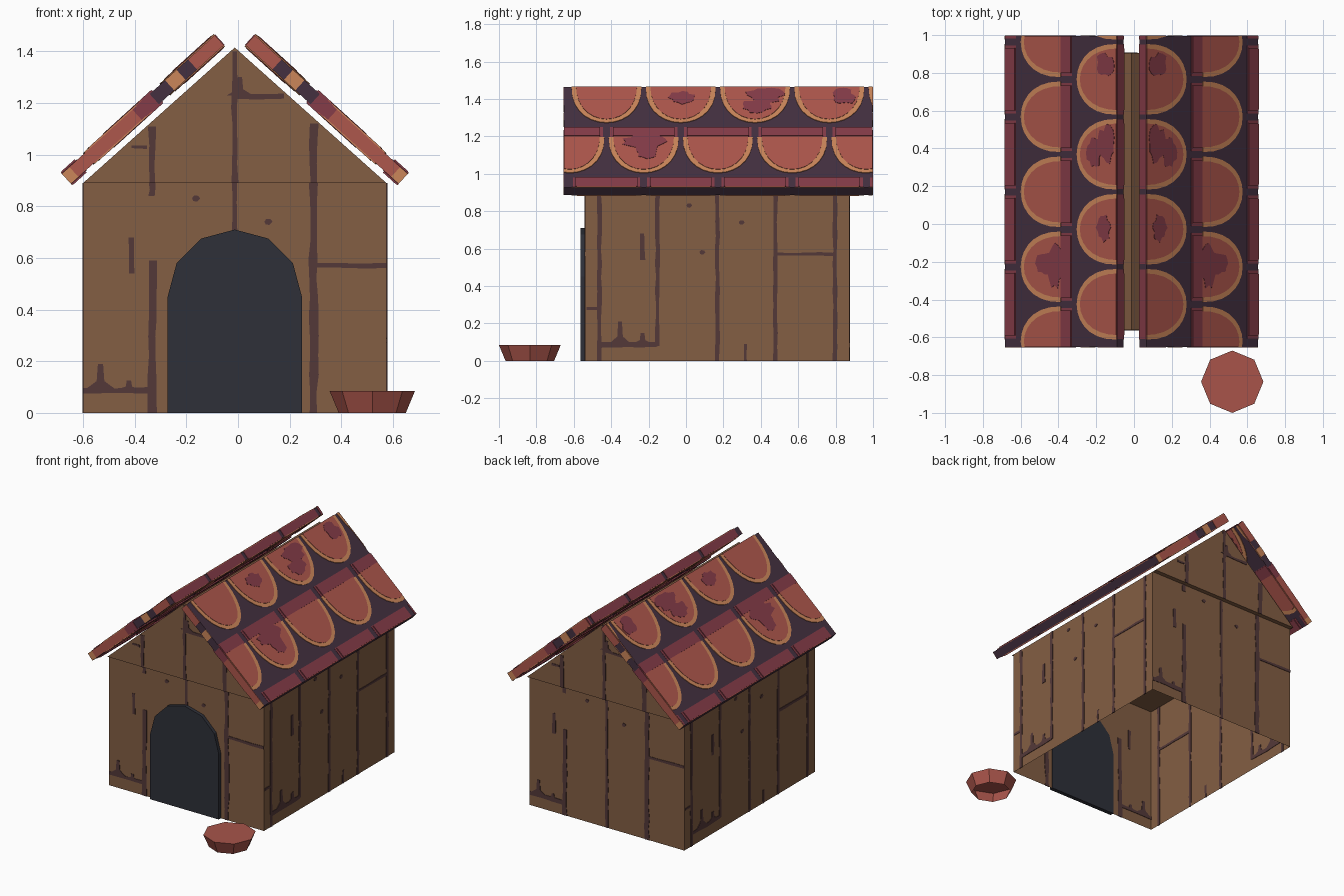
import bpy, bmesh, math, random
from mathutils import Vector, Matrix

random.seed(4)
cube = bpy.data.objects.get("Cube")
if cube:
    bpy.data.objects.remove(cube)

CX = -0.0125                      # middle of the house in x
WALL_X, WALL_Z, APEX = 0.5875, 0.89, 1.415
Y_FRONT, Y_BACK = -0.54, 0.875
Y_MID = (Y_FRONT + Y_BACK) / 2
X, Y, Z = Vector((1, 0, 0)), Vector((0, 1, 0)), Vector((0, 0, 1))


def material(name, rgb):
    lin = [((c / 255 + 0.055) / 1.055) ** 2.4 for c in rgb]
    m = bpy.data.materials.new(name)
    m.use_nodes = True
    m.diffuse_color = (*lin, 1)
    m.node_tree.nodes["Principled BSDF"].inputs["Base Color"].default_value = (*lin, 1)
    return m


WOOD = material("brown wood", (131, 94, 67))
CRACK = material("dark plank gap", (84, 57, 57))
PURPLE = material("dark purple roof", (68, 48, 64))
RED = material("tile red", (174, 87, 76))
MAROON = material("tile maroon", (133, 60, 72))
ORANGE = material("tile orange rim", (203, 134, 90))
SLATE = material("slate doorway", (46, 48, 57))
BOWL = material("bowl red", (168, 84, 74))


def finish(bm, name, mats, x=CX):
    bmesh.ops.recalc_face_normals(bm, faces=bm.faces)
    me = bpy.data.meshes.new(name)
    bm.to_mesh(me)
    bm.free()
    for m in mats:
        me.materials.append(m)
    ob = bpy.data.objects.new(name, me)
    ob.location.x = x
    bpy.context.collection.objects.link(ob)
    return ob


def frame(origin, u, v, n):
    m = Matrix((u, v, n)).transposed().to_4x4()
    m.translation = origin
    return m


def plate(bm, pts, fr, low, high, mat=0):
    """Prism with outline pts in the plane of fr, from height low to high."""
    clean = [p for i, p in enumerate(pts) if (Vector(p) - Vector(pts[i - 1])).length > 1e-4]
    if len(clean) < 3:
        return
    a, b = [[bm.verts.new(fr @ Vector((u, v, h))) for u, v in clean] for h in (low, high)]
    faces = [bm.faces.new(a), bm.faces.new(b)]
    for i in range(len(a)):
        faces.append(bm.faces.new((a[i - 1], a[i], b[i], b[i - 1])))
    for f in faces:
        f.material_index = mat


def rect(u0, v0, u1, v1):
    return [(u0, v0), (u1, v0), (u1, v1), (u0, v1)]


# Walls: open box without floor
bm = bmesh.new()
bmesh.ops.create_cube(bm, size=1)
bmesh.ops.scale(bm, vec=(2 * WALL_X, Y_BACK - Y_FRONT, WALL_Z), verts=bm.verts)
bmesh.ops.translate(bm, vec=(0, Y_MID, WALL_Z / 2), verts=bm.verts)
caps = [f for f in bm.faces if abs(f.normal.z) > 0.9]
bmesh.ops.delete(bm, geom=caps, context='FACES')
finish(bm, "walls", [WOOD])

# Gable block, overhanging the end walls a little
G_FRONT, G_BACK = -0.56, 0.905
bm = bmesh.new()
plate(bm, [(-WALL_X, WALL_Z), (WALL_X, WALL_Z), (0, APEX)],
      frame(Vector(), X, Z, Y), G_FRONT, G_BACK)
finish(bm, "gable_block", [WOOD])

# Arched doorway
arch = [(0.26 * math.cos(i * math.pi / 6), 0.45 + 0.26 * math.sin(i * math.pi / 6)) for i in range(7)]
bm = bmesh.new()
plate(bm, [(-0.26, 0), (0.26, 0)] + arch, frame(Vector(), X, Z, Y), -0.563, -0.535)
finish(bm, "doorway", [SLATE])


# Plank gaps, cracks and knots
def crack(bm, fr, a, b, width=0.028):
    """Wobbly strip between two points, visible on both sides of the wall."""
    a, b = Vector(a), Vector(b)
    d = b - a
    side = Vector((-d.y, d.x)).normalized() * width / 2
    n = max(2, int(d.length / 0.07))
    edge = [a + d * i / n for i in range(n + 1)]
    pts = [p + side * random.uniform(0.6, 1.15) for p in edge]
    pts += [p - side * random.uniform(0.6, 1.15) for p in reversed(edge)]
    plate(bm, pts, fr, -0.003, 0.003)


def knot(bm, fr, u, v, r=0.016):
    pts = [(u + r * math.cos(k), v + r * 0.8 * math.sin(k)) for k in range(6)]
    plate(bm, pts, fr, -0.003, 0.003)


def bump(bm, fr, u, v, w, h):
    plate(bm, [(u - w, v), (u + w, v), (u + w / 4, v + h / 3), (u + w / 6, v + h),
               (u - w / 6, v + h), (u - w / 4, v + h / 3)], fr, -0.003, 0.003)


def shared_details(bm, fr):
    for p in ((-0.15, 0.83), (0.13, 0.74)):
        knot(bm, fr, *p)
    crack(bm, fr, (-0.4, 0.54), (-0.4, 0.68))


def end_wall(bm, fr):
    shared_details(bm, fr)
    crack(bm, fr, (-0.32, 0), (-0.32, 0.59), 0.034)
    crack(bm, fr, (-0.32, 0.84), (-0.32, WALL_Z))
    crack(bm, fr, (0, 0), (0, WALL_Z), 0.022)
    crack(bm, fr, (0.305, 0), (0.305, WALL_Z), 0.036)
    crack(bm, fr, (0.31, 0.57), (WALL_X, 0.57), 0.02)
    crack(bm, fr, (-WALL_X, 0.085), (-0.32, 0.085))
    bump(bm, fr, -0.52, 0.09, 0.06, 0.1)
    bump(bm, fr, -0.41, 0.09, 0.05, 0.035)


def side_wall(bm, fr):
    shared_details(bm, fr)
    knot(bm, fr, -0.08, 0.58)
    for u, low in ((-0.63, 0), (-0.32, 0.08), (0, 0), (0.31, 0), (0.63, 0)):
        crack(bm, fr, (u, low), (u, WALL_Z), 0.025)
    crack(bm, fr, (0.31, 0.57), (0.63, 0.57), 0.02)
    crack(bm, fr, (-0.63, 0.085), (-0.32, 0.085))
    crack(bm, fr, (-0.7, 0.28), (-0.63, 0.28), 0.016)
    crack(bm, fr, (0.15, 0), (0.15, 0.09), 0.016)
    bump(bm, fr, -0.52, 0.09, 0.06, 0.12)
    bump(bm, fr, -0.4, 0.09, 0.06, 0.06)


def gable_wall(bm, fr):
    crack(bm, fr, (0, WALL_Z), (0, 1.4), 0.025)
    crack(bm, fr, (0.305, WALL_Z), (0.305, 1.12), 0.034)
    crack(bm, fr, (-0.32, WALL_Z), (-0.32, 1.11), 0.03)
    crack(bm, fr, (-0.4, 1.03), (-0.34, 1.03), 0.016)
    crack(bm, fr, (0, 1.225), (0.19, 1.225), 0.02)
    bump(bm, fr, 0.02, 1.23, 0.05, 0.07)


bm = bmesh.new()
for s, y_wall, y_gable in ((1, Y_FRONT, G_FRONT), (-1, Y_BACK, G_BACK)):
    end_wall(bm, frame(Y * y_wall, X * s, Z, -Y * s))
    gable_wall(bm, frame(Y * y_gable, X * s, Z, -Y * s))
    side_wall(bm, frame(Vector((WALL_X * s, Y_MID, 0)), Y * s, Z, X * s))
finish(bm, "plank_gaps", [CRACK])

# Roof: one slab with its tiles, mirrored across the ridge
TOP, LOW = Vector((0.0775, 0, 1.463)), Vector((0.67, 0, 0.926))
SLOPE = (LOW - TOP).normalized()
OUT = Vector((-SLOPE.z, 0, SLOPE.x))
LENGTH, THICK = (LOW - TOP).length, 0.053
R_FRONT, R_BACK = -0.652, 0.996
roof = frame(TOP, Y, SLOPE, OUT)


def mirrored(ob):
    ob.modifiers.new("Mirror", 'MIRROR').use_axis[0] = True


bm = bmesh.new()
plate(bm, rect(R_FRONT, 0, R_BACK, LENGTH), roof, -THICK, 0)
mirrored(finish(bm, "roof_slabs", [PURPLE]))

TILE = [RED, MAROON, ORANGE]
PITCH = 0.397


def clipped(pts):
    return [(min(max(u, R_FRONT), R_BACK), min(max(v, 0), LENGTH)) for u, v in pts]


def half_round(y, s, ry, rs):
    return [(y + ry * math.cos(k * math.pi / 14), s + rs * math.sin(k * math.pi / 14) ** 0.85)
            for k in range(15)]


def blotch(y, s, ry, rs):
    ring = [(k * math.pi / 8, random.uniform(0.75, 1.15)) for k in range(16)]
    return [(y + r * ry * math.cos(a), s + r * rs * math.sin(a)) for a, r in ring]


bm = bmesh.new()
for base, up in ((0, 1), (-THICK, -1)):          # upper side and underside
    def paint(pts, layer, mat):
        plate(bm, clipped(pts), roof, base, base + up * layer * 0.002, mat)
    for row, s in enumerate((-0.08, 0.32, 0.72)):
        for k in range(5):
            y = -0.425 + PITCH * (k - 0.5 * (row % 2))
            paint(rect(y - 0.18, s, y + 0.18, s + 0.09), 1, 1)
            paint(half_round(y, s + 0.08, 0.187, 0.285), 2, 2)
            paint(half_round(y, s + 0.06, 0.163, 0.28), 3, 0)
            if row:                               # shaded band under the tile above
                paint(rect(y - 0.165, s + 0.005, y + 0.165, s + 0.075), 4, 1)
    for spot in ((-0.02, 0.09, 0.07, 0.05), (0.42, 0.07, 0.1, 0.06), (0.38, 0.16, 0.09, 0.05),
                 (0.84, 0.08, 0.06, 0.07), (-0.22, 0.44, 0.13, 0.06), (-0.21, 0.51, 0.06, 0.07)):
        paint(blotch(*spot), 4, 1)
# Painted slab ends
BANDS = ((0, 0.14, 0), (0.2, 0.26, 2), (0.34, 0.43, 1), (0.43, 0.76, 0), (0.76, LENGTH, 2))
for y, n in ((R_FRONT, -Y), (R_BACK, Y)):
    end = frame(TOP + Y * y, SLOPE, OUT, n)
    for s0, s1, mat in BANDS:
        plate(bm, rect(s0, -THICK, s1, 0), end, 0, 0.003, mat)
# Painted ridge edge
ridge = frame(TOP, Y, OUT, -SLOPE)
for k in range(5):
    y = -0.425 + PITCH * k
    u0, u1 = max(y - 0.185, R_FRONT), min(y + 0.185, R_BACK)
    plate(bm, rect(u0, -THICK, u1, 0), ridge, 0, 0.003, 1)
mirrored(finish(bm, "roof_tiles", TILE))

# Food bowl: eight-sided, closed on top and open underneath
bm = bmesh.new()
bmesh.ops.create_cone(bm, cap_ends=True, segments=8, radius1=0.13, radius2=0.165, depth=0.084)
bmesh.ops.translate(bm, vec=(0, -0.835, 0.042), verts=bm.verts)
under = [f for f in bm.faces if f.normal.z < -0.9]
bmesh.ops.delete(bm, geom=under, context='FACES')
finish(bm, "food_bowl", [BOWL], 0.52)
